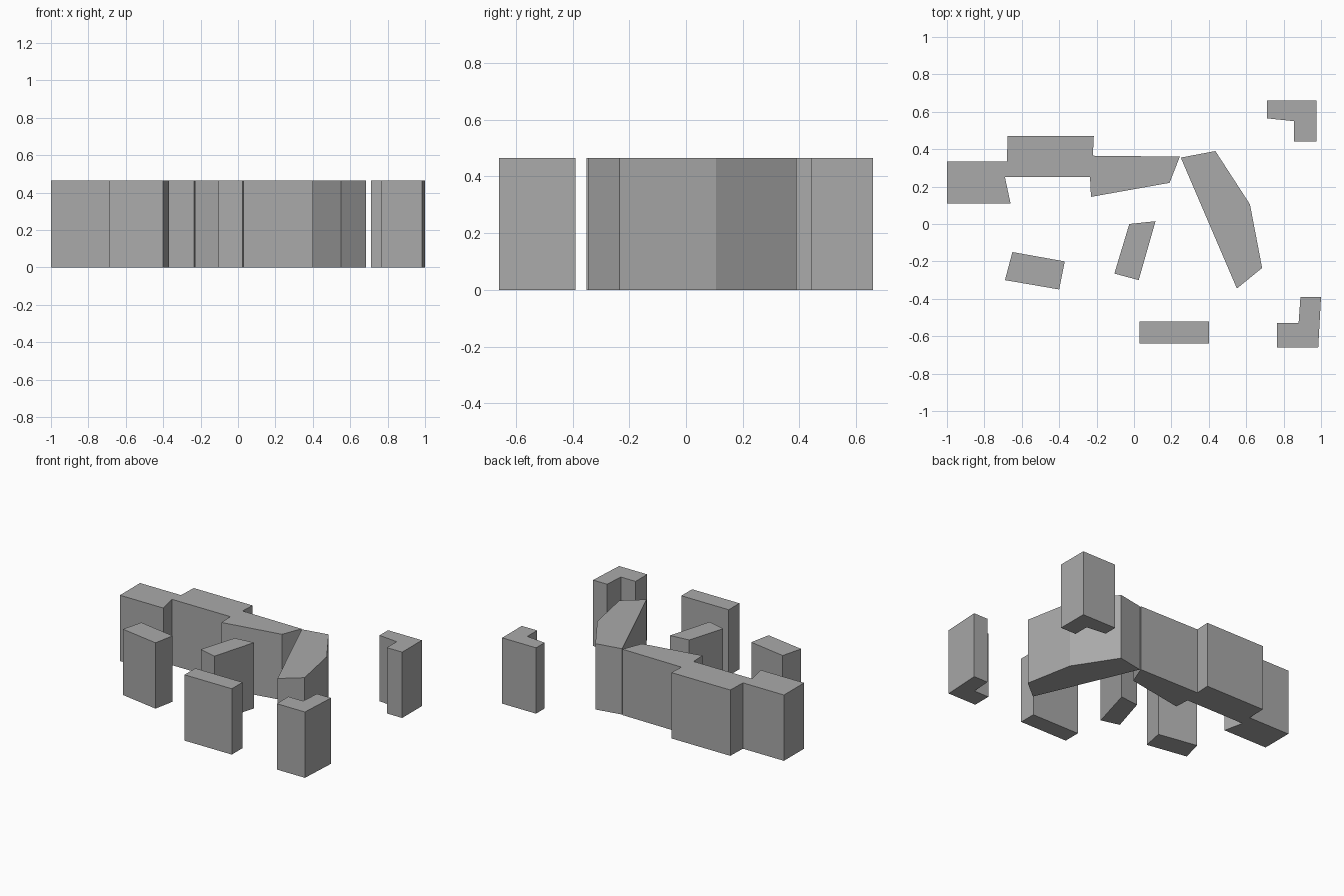
import bpy
import bmesh

# Remove the default cube
default_cube = bpy.data.objects.get("Cube")
if default_cube:
    bpy.data.objects.remove(default_cube, do_unlink=True)

HEIGHT = 0.465

# One plain grey for every building
grey = bpy.data.materials.new("plain_grey")
grey.use_nodes = True
colour = (0.4, 0.4, 0.4, 1)
grey.diffuse_color = colour
grey.node_tree.nodes["Principled BSDF"].inputs["Base Color"].default_value = colour


def extrude_footprint(name, footprint):
    """Raise a flat ground plan into a closed, flat-roofed building."""
    mesh = bpy.data.meshes.new(name)
    bm = bmesh.new()
    ground = bm.faces.new([bm.verts.new((x, y, 0)) for x, y in footprint])
    extrusion = bmesh.ops.extrude_face_region(bm, geom=[ground], use_keep_orig=True)
    roof_verts = [e for e in extrusion["geom"] if isinstance(e, bmesh.types.BMVert)]
    bmesh.ops.translate(bm, verts=roof_verts, vec=(0, 0, HEIGHT))
    bmesh.ops.recalc_face_normals(bm, faces=bm.faces)
    bm.to_mesh(mesh)
    bm.free()
    mesh.materials.append(grey)
    building = bpy.data.objects.new(name, mesh)
    bpy.context.collection.objects.link(building)
    return building


# Long stepped building along the back
extrude_footprint("stepped_long_building", [
    (-1, 0.11), (-0.66, 0.11), (-0.69, 0.25), (-0.235, 0.25),
    (-0.23, 0.145), (0.19, 0.22), (0.245, 0.36), (-0.22, 0.365),
    (-0.215, 0.47), (-0.675, 0.47), (-0.68, 0.335), (-1, 0.335)])

# Large angled building
extrude_footprint("angled_large_building", [
    (0.25, 0.355), (0.55, -0.345), (0.685, -0.235), (0.62, 0.105), (0.435, 0.39)])

# Two corner buildings with L-shaped plans
extrude_footprint("back_corner_building", [
    (0.71, 0.565), (0.855, 0.55), (0.855, 0.44), (0.975, 0.44),
    (0.975, 0.66), (0.71, 0.66)])
extrude_footprint("front_corner_building", [
    (0.765, -0.66), (0.985, -0.66), (1, -0.39), (0.89, -0.39),
    (0.88, -0.53), (0.765, -0.53)])

# Small four-sided blocks
extrude_footprint("front_block", [
    (0.03, -0.64), (0.4, -0.64), (0.4, -0.52), (0.03, -0.52)])
extrude_footprint("tilted_block", [
    (-0.69, -0.3), (-0.4, -0.35), (-0.37, -0.2), (-0.65, -0.15)])
extrude_footprint("middle_block", [
    (-0.105, -0.265), (0.025, -0.3), (0.115, 0.015), (-0.025, 0)])
